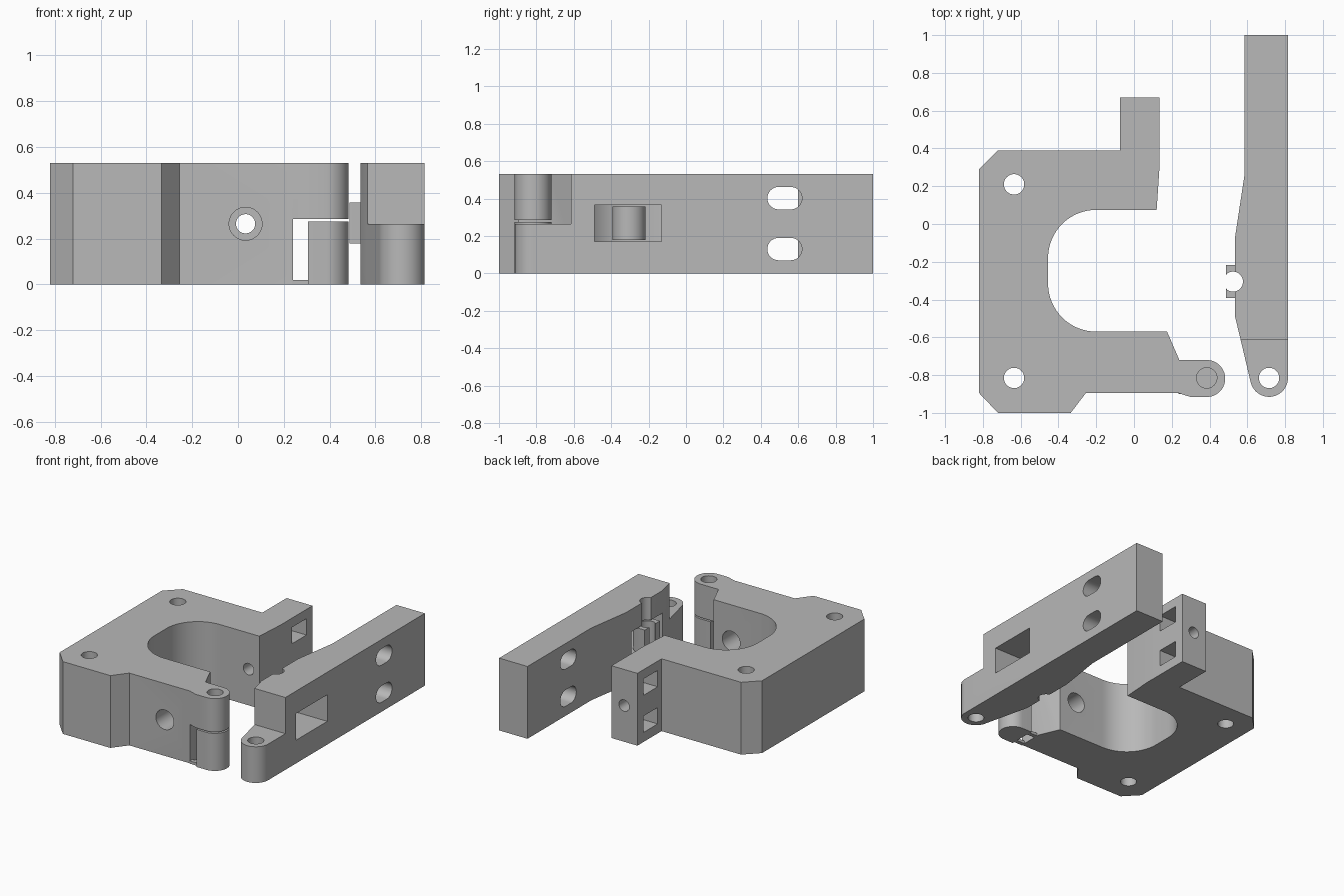
import bpy, bmesh
from math import cos, sin, radians

if "Cube" in bpy.data.objects:
    bpy.data.objects.remove(bpy.data.objects["Cube"], do_unlink=True)

grey = bpy.data.materials.new("light grey plastic")
grey.use_nodes = True
color = (0.48, 0.48, 0.48, 1)
grey.diffuse_color = color
grey.node_tree.nodes["Principled BSDF"].inputs["Base Color"].default_value = color

H = 0.53
AXES = {"x": lambda a, b, c: (c, a, b),
        "y": lambda a, b, c: (a, c, b),
        "z": lambda a, b, c: (a, b, c)}


def arc(cx, cy, r, start, end, n=16):
    angles = [radians(start + (end - start) * i / n) for i in range(n + 1)]
    return [(cx + r * cos(t), cy + r * sin(t)) for t in angles]


def rect(a0, a1, b0, b1):
    return [(a0, b0), (a1, b0), (a1, b1), (a0, b1)]


def circle(cx, cy, r):
    return arc(cx, cy, r, 0, 360, 40)[:-1]


def prism(name, profile, lo, hi, axis="z"):
    """Extrude a closed profile along an axis."""
    bm = bmesh.new()
    place = AXES[axis]
    low = [bm.verts.new(place(a, b, lo)) for a, b in profile]
    high = [bm.verts.new(place(a, b, hi)) for a, b in profile]
    bm.faces.new(low)
    bm.faces.new(high)
    n = len(profile)
    for i in range(n):
        j = (i + 1) % n
        bm.faces.new((low[i], low[j], high[j], high[i]))
    bmesh.ops.recalc_face_normals(bm, faces=bm.faces)
    mesh = bpy.data.meshes.new(name)
    bm.to_mesh(mesh)
    bm.free()
    mesh.materials.append(grey)
    obj = bpy.data.objects.new(name, mesh)
    bpy.context.collection.objects.link(obj)
    return obj


def activate(obj):
    bpy.ops.object.select_all(action="DESELECT")
    obj.select_set(True)
    bpy.context.view_layer.objects.active = obj


def cut(obj, profile, lo, hi, axis="z"):
    """Subtract an extruded profile from a part."""
    cutter = prism("cutter", profile, lo, hi, axis)
    cutter.hide_render = True
    mod = obj.modifiers.new("cut", "BOOLEAN")
    mod.operation = "DIFFERENCE"
    mod.solver = "EXACT"
    mod.object = cutter
    activate(obj)
    bpy.ops.object.modifier_apply(modifier=mod.name)
    bpy.data.objects.remove(cutter, do_unlink=True)


def finish(obj):
    activate(obj)
    bpy.ops.object.shade_smooth_by_angle(angle=radians(25))


# Main bracket with its rounded cavity, rear arm and hinge knuckle
outline = [(-0.82, 0.29), (-0.72, 0.39), (-0.075, 0.39), (-0.075, 0.67),
           (0.135, 0.67), (0.135, 0.3), (0.12, 0.075)]
outline += arc(-0.2, -0.18, 0.255, 90, 180)
outline += arc(-0.2, -0.315, 0.255, 180, 270)
outline += [(0.175, -0.57), (0.24, -0.72)]
outline += arc(0.385, -0.818, 0.098, 90, -90, 24)
outline += [(0.3, -0.916), (0.235, -0.895), (-0.255, -0.895),
            (-0.335, -1), (-0.72, -1), (-0.82, -0.895)]
bracket = prism("bracket_body", outline, 0, H)
cut(bracket, rect(0.24, 0.6, -1.1, -0.6), -0.1, 0.285)
for x, y in ((-0.635, 0.21), (-0.635, -0.815), (0.385, -0.815)):
    cut(bracket, circle(x, y, 0.054), -0.1, H + 0.1)

# Screw bore: wide through the front wall, narrow through the rear arm
cut(bracket, circle(0.033, 0.265, 0.072), -1.1, -0.4, "y")
cut(bracket, circle(0.033, 0.265, 0.042), -0.1, 0.8, "y")

# Square strap slots through the rear arm
for z in (0.13, 0.402):
    cut(bracket, rect(0.435, 0.6, z - 0.06, z + 0.06), -0.3, 0.3, "x")
finish(bracket)

# Loose block under the hinge knuckle, joined by thin tabs
block = [(0.305, -0.72)] + arc(0.385, -0.818, 0.098, 90, -90, 24) + [(0.305, -0.916)]
finish(prism("knuckle_support", block, 0, 0.275))
for y in (-0.885, -0.75):
    prism("support_tab", rect(0.235, 0.31, y - 0.015, y + 0.015), 0, 0.02)

# Long lever with a half-height hinge knuckle
outline = [(0.585, 1), (0.585, 0.26), (0.535, -0.07), (0.535, -0.49),
           (0.565, -0.615)]
outline += arc(0.715, -0.815, 0.1, 190, 360, 24) + [(0.815, 1)]
lever = prism("lever", outline, 0, H)
cut(lever, rect(0.5, 0.9, -1.1, -0.615), 0.265, H + 0.1)
cut(lever, circle(0.715, -0.815, 0.054), -0.1, H + 0.1)

# Tube groove and clip window in the lever
cut(lever, circle(0.524, -0.305, 0.053), -0.1, H + 0.1)
cut(lever, rect(-0.49, -0.13, 0.17, 0.365), 0.4, 0.9, "x")

# Rounded strap slots in the lever
for z in (0.13, 0.402):
    slot = arc(0.56, z, 0.06, -90, 90) + arc(0.495, z, 0.06, 90, 270)
    cut(lever, slot, 0.4, 0.9, "x")
finish(lever)

# C-shaped tube clip sitting in the window
clip = [(0.487, -0.272)] + arc(0.524, -0.305, 0.053, 126, -126, 24)
clip += [(0.487, -0.338), (0.487, -0.393)]
clip += arc(0.535, -0.305, 0.088, -90, 90) + [(0.487, -0.217)]
finish(prism("tube_clip", clip, 0.178, 0.358))
